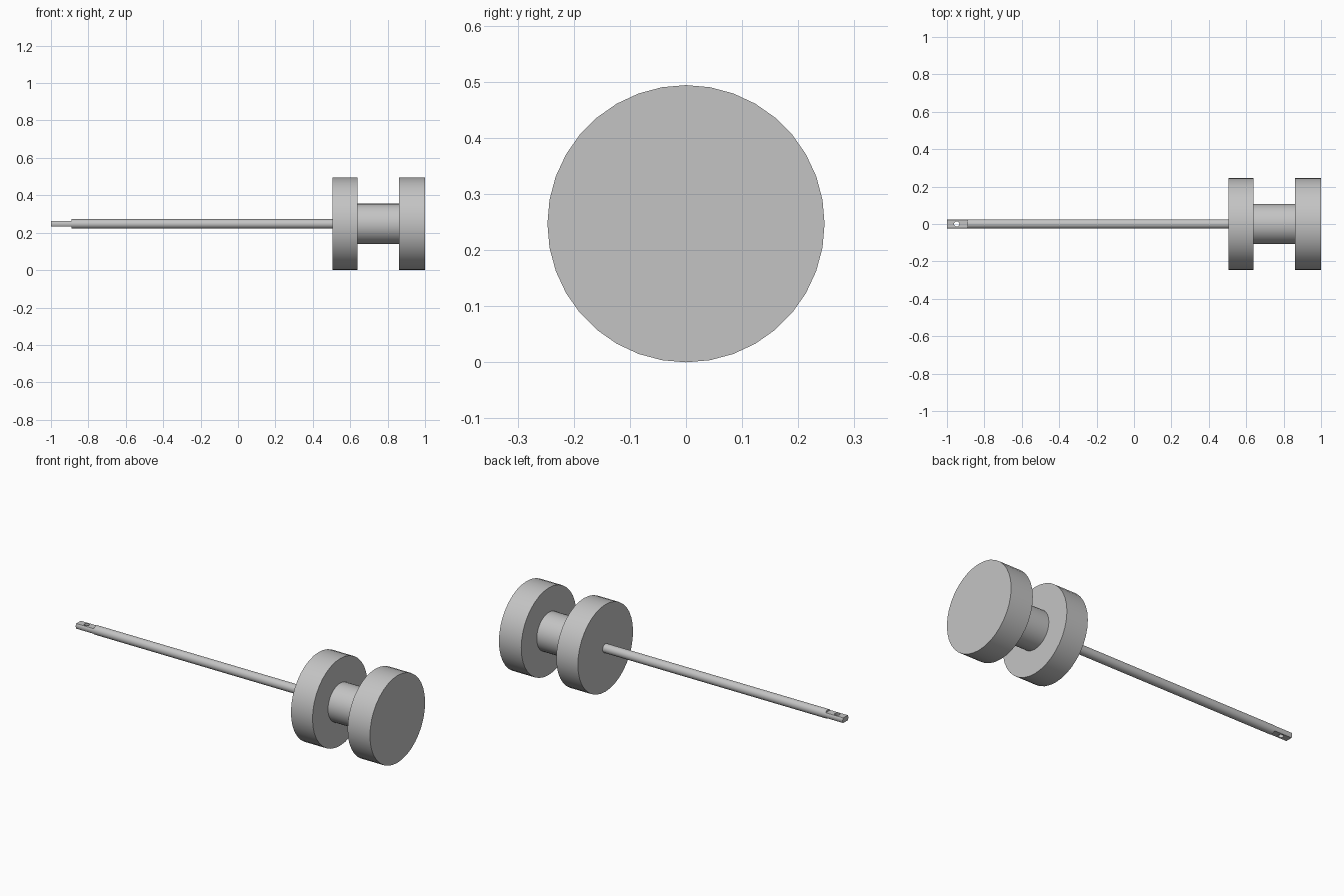
import bpy
import bmesh
from math import radians, tau
from mathutils import Matrix, Vector

default_cube = bpy.data.objects.get("Cube")
if default_cube:
    bpy.data.objects.remove(default_cube, do_unlink=True)

SIDES = 36
AXIS_Z = 0.247       # height of the common axis
DISC_R = 0.247
HUB_R = 0.108
ROD_R = 0.025
TANG_HALF = 0.0145   # half thickness of the flattened end
TANG_START = -0.89

grey = bpy.data.materials.new("plain grey")
grey.use_nodes = True
colour = (0.55, 0.55, 0.55, 1)
grey.diffuse_color = colour
grey.node_tree.nodes["Principled BSDF"].inputs["Base Color"].default_value = colour


def add_object(name, bm):
    bmesh.ops.recalc_face_normals(bm, faces=bm.faces)
    mesh = bpy.data.meshes.new(name)
    bm.to_mesh(mesh)
    bm.free()
    mesh.materials.append(grey)
    obj = bpy.data.objects.new(name, mesh)
    bpy.context.collection.objects.link(obj)
    return obj


def turned(name, profile):
    """Turn (x, radius) points about the long axis and cap both ends."""
    bm = bmesh.new()
    verts = [bm.verts.new((x, 0, r)) for x, r in profile]
    edges = [bm.edges.new(pair) for pair in zip(verts, verts[1:])]
    bmesh.ops.spin(bm, geom=verts + edges, cent=(0, 0, 0), axis=(1, 0, 0),
                   angle=tau, steps=SIDES, use_merge=True)
    bmesh.ops.remove_doubles(bm, verts=bm.verts, dist=1e-5)
    bmesh.ops.holes_fill(bm, edges=bm.edges, sides=0)
    bmesh.ops.translate(bm, verts=bm.verts, vec=(0, 0, AXIS_Z))
    return add_object(name, bm)


def box(name, low, high):
    low, high = Vector(low), Vector(high)
    bm = bmesh.new()
    bmesh.ops.create_cube(bm, size=1, matrix=Matrix.Translation((low + high) / 2)
                          @ Matrix.Diagonal((*(high - low), 1)))
    return add_object(name, bm)


def cut(target, cutter):
    """Subtract the cutter for good, then remove it."""
    cutter.hide_render = True
    mod = target.modifiers.new("cut", "BOOLEAN")
    mod.operation = "DIFFERENCE"
    mod.solver = "EXACT"
    mod.object = cutter
    bpy.context.view_layer.objects.active = target
    bpy.ops.object.modifier_apply(modifier=mod.name)
    bpy.data.objects.remove(cutter, do_unlink=True)


# Handle: two discs joined by a narrower hub
handle = turned("spool_handle", [
    (0.505, DISC_R), (0.64, DISC_R), (0.64, HUB_R),
    (0.86, HUB_R), (0.86, DISC_R), (1.0, DISC_R)])

# Long rod, seated slightly in the handle
rod = turned("rod", [(-1.0, ROD_R), (0.52, ROD_R)])

# Flats above and below the rod's tip
for side in (-1, 1):
    heights = sorted((AXIS_Z + side * TANG_HALF, AXIS_Z + side * 0.1))
    cut(rod, box("flat_cutter", (-1.1, -0.1, heights[0]), (TANG_START, 0.1, heights[1])))

# Pin hole through the flattened tip
bm = bmesh.new()
bmesh.ops.create_cone(bm, cap_ends=True, segments=24, radius1=0.014, radius2=0.014,
                      depth=0.2, matrix=Matrix.Translation((-0.948, 0, AXIS_Z)))
cut(rod, add_object("hole_cutter", bm))

# Smooth round sides with crisp rims
bpy.ops.object.select_all(action="DESELECT")
for obj in (handle, rod):
    obj.select_set(True)
bpy.context.view_layer.objects.active = handle
bpy.ops.object.shade_smooth_by_angle(angle=radians(30))
